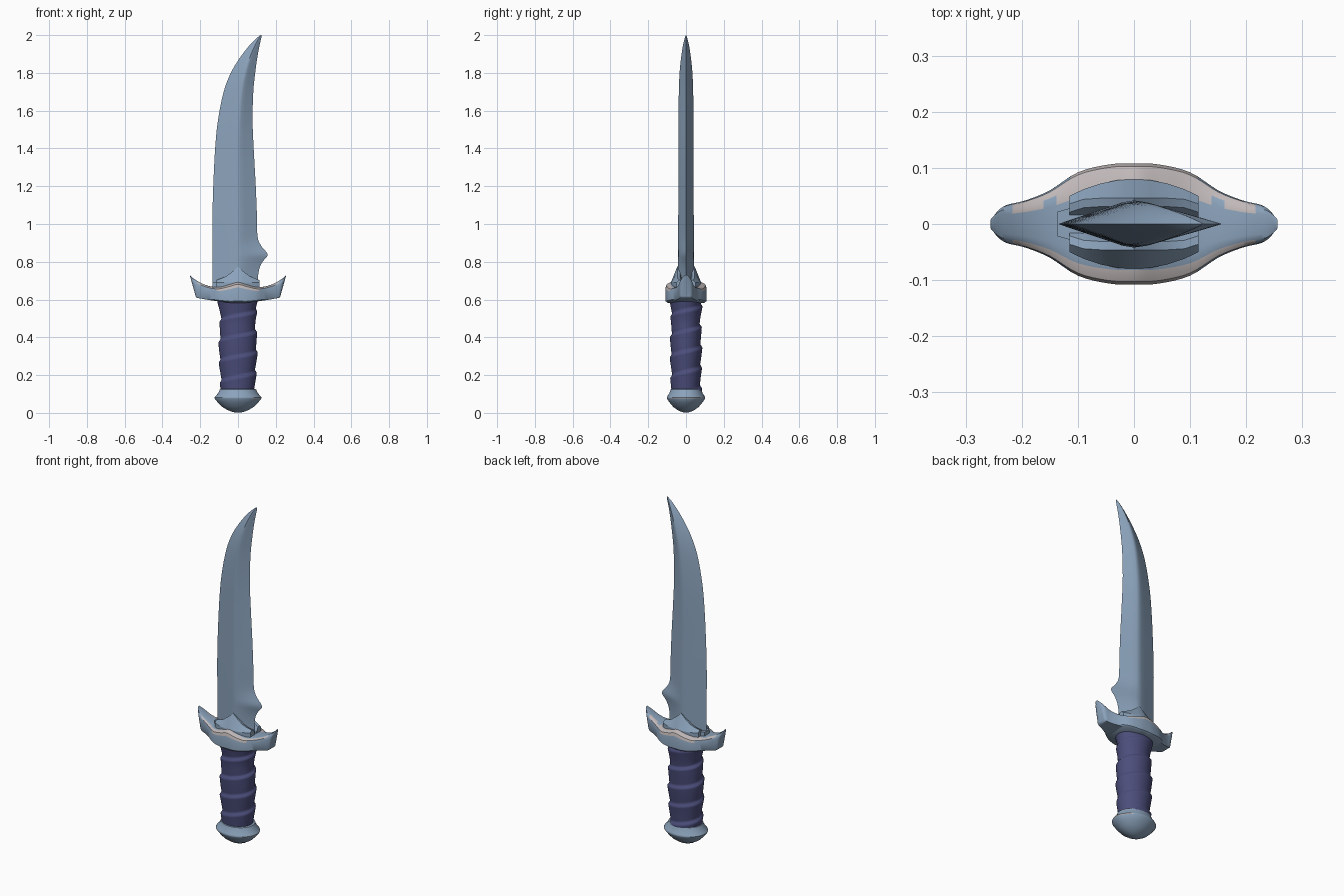
import bpy, bmesh, math

if "Cube" in bpy.data.objects:
    bpy.data.objects.remove(bpy.data.objects["Cube"])


def material(name, rgb):
    m = bpy.data.materials.new(name)
    m.diffuse_color = (*rgb, 1)
    m.use_nodes = True
    m.node_tree.nodes["Principled BSDF"].inputs["Base Color"].default_value = m.diffuse_color
    return m


STEEL = material("blue_grey_steel", (0.26, 0.365, 0.50))
WRAP = material("indigo_leather", (0.072, 0.076, 0.20))
PALE = material("pale_grey", (0.53, 0.48, 0.48))


def refine(rows, n):
    """Catmull-Rom interpolation of station tuples."""
    p = [rows[0]] + rows + [rows[-1]]
    out = []
    for i in range(1, len(p) - 2):
        for k in range(n):
            t = k / n
            out.append(tuple(
                0.5 * (2 * b + (c - a) * t + (2 * a - 5 * b + 4 * c - d) * t * t
                       + (3 * b - a - 3 * c + d) * t ** 3)
                for a, b, c, d in zip(*p[i - 1:i + 3])))
    return out + [rows[-1]]


def loft(name, sections, mats, angle=40, paint=None):
    """Skin closed sections of equal point count and cap both ends."""
    bm = bmesh.new()
    rings = [[bm.verts.new(c) for c in s] for s in sections]
    n = len(rings[0])
    for a, b in zip(rings, rings[1:]):
        for i in range(n):
            j = (i + 1) % n
            bm.faces.new((a[i], a[j], b[j], b[i]))
    bm.faces.new(rings[0])
    bm.faces.new(rings[-1])
    bmesh.ops.recalc_face_normals(bm, faces=bm.faces)
    if paint:
        for f in bm.faces:
            f.material_index = paint(f)
    me = bpy.data.meshes.new(name)
    bm.to_mesh(me)
    bm.free()
    ob = bpy.data.objects.new(name, me)
    bpy.context.collection.objects.link(ob)
    for m in mats:
        me.materials.append(m)
    bpy.ops.object.select_all(action='DESELECT')
    ob.select_set(True)
    bpy.context.view_layer.objects.active = ob
    bpy.ops.object.shade_smooth_by_angle(angle=math.radians(angle))
    return ob


# Blade: height, back edge, cutting edge, half thickness, ridge position
blade = refine([
    (0.64, -0.135, 0.120, 0.042, 0.0), (0.70, -0.135, 0.106, 0.042, 0.0),
    (0.76, -0.135, 0.112, 0.042, 0.0), (0.80, -0.135, 0.130, 0.042, 0.0),
    (0.838, -0.135, 0.157, 0.042, 0.0), (0.88, -0.135, 0.126, 0.042, 0.0),
    (0.93, -0.135, 0.104, 0.042, 0.0), (1.05, -0.135, 0.100, 0.041, 0.0),
    (1.20, -0.131, 0.094, 0.040, 0.0), (1.40, -0.121, 0.083, 0.040, 0.0),
    (1.55, -0.106, 0.077, 0.040, 0.005), (1.70, -0.076, 0.081, 0.038, 0.018),
    (1.80, -0.038, 0.091, 0.034, 0.038), (1.88, 0.010, 0.102, 0.026, 0.062),
    (1.94, 0.056, 0.113, 0.017, 0.087), (1.98, 0.094, 0.122, 0.008, 0.108),
    (2.00, 0.119, 0.125, 0.001, 0.122)], 4)
HALF = [(-1, 0), (-0.7, 0.33), (-0.4, 0.65), (-0.15, 0.92), (0, 1),
        (0.15, 0.92), (0.4, 0.65), (0.7, 0.33), (1, 0)]
LOOP = [(u, -v) for u, v in HALF] + [(u, v) for u, v in HALF[-2:0:-1]]
loft("blade", [[(r + u * ((xr - r) if u > 0 else (r - xl)), v * t, z)
                for u, v in LOOP] for z, xl, xr, t, r in blade], [STEEL], 35)

# Crossguard: bottom x, bottom z, top x, top z, half depth
arm = [(0, .583, 0, .695, .108), (.045, .583, .045, .682, .106),
       (.10, .590, .10, .667, .092), (.15, .597, .15, .671, .060),
       (.19, .604, .195, .687, .042), (.22, .611, .236, .712, .032),
       (.226, .625, .256, .731, .012)]
arms = refine([(-a, b, -c, d, e) for a, b, c, d, e in arm[:0:-1]] + arm, 4)
GUARD = [(0.9, 0), (1, 0.08), (1, 0.72), (0.95, 0.87), (0.76, 0.97), (0.5, 1)]
GUARD = GUARD + [(-y, h) for y, h in GUARD[::-1]]


def guard_paint(f):
    # pale worn band along the outer upper rim
    c = f.calc_center_median()
    if abs(c.x) < 0.215 and f.normal.z > 0.3 and c.z > 0.64:
        w = 0.108 - 0.07 * min(1, abs(c.x) / 0.19) ** 2
        return int(c.y > 0.6 * w or c.y < -0.8 * w)
    return 0


loft("crossguard", [[(xb + (xt - xb) * h, y * w, zb + (zt - zb) * h)
                     for y, h in GUARD] for xb, zb, xt, zt, w in arms],
     [STEEL, PALE], 40, guard_paint)

# Pointed collar leaves on both faces: x, peak height, foot depth, peak depth
leaf = [(0, .775, .080, .046), (.03, .748, .078, .046), (.06, .725, .072, .046),
        (.09, .712, .062, .044), (.115, .703, .050, .036)]
leaves = [(-a, b, c, d) for a, b, c, d in leaf[:0:-1]] + leaf
for side, label in ((-1, "front"), (1, "back")):
    loft(label + "_collar_leaf",
         [[(x, side * y, z) for y, z in ((.01, .63), (yo, .63), (yo, .69),
                                         (yt, zt), (yt - .015, zt - .004), (.01, .68))]
          for x, zt, yo, yt in leaves], [STEEL], 25)

# Heel block at the back edge of the blade
loft("blade_heel", [[(x, y, z) for y, z in ((-w, .63), (w, .63), (w, .69), (-w, .69))]
                    for x, w in ((-.136, .022), (-.09, .035))], [STEEL])


# Grip with a spiral leather wrap
SEG, RINGS, PITCH = 48, 90, 0.108
body = refine([(.11, .084, .074), (.20, .088, .073), (.32, .094, .076),
               (.42, .091, .074), (.50, .088, .072), (.60, .100, .080)], RINGS // 5)


def wrap_ring(z, rx, ry):
    ring = []
    for i in range(SEG):
        a = math.tau * i / SEG
        s = ((z - 0.335) / PITCH - a / math.tau) % 1
        lift = 0.011 * (s / 0.85 if s < 0.85 else (1 - s) / 0.15)
        ring.append(((rx + lift) * math.cos(a), (ry + lift) * math.sin(a), z))
    return ring


loft("grip", [wrap_ring(*b) for b in body], [WRAP], 50)

# Pommel: height, x radius, y radius
pommel = [(.001, .008, .006), (.005, .028, .022), (.014, .054, .043),
          (.032, .084, .068), (.055, .107, .087), (.076, .124, .101),
          (.081, .125, .102), (.087, .121, .099), (.105, .104, .088),
          (.124, .096, .082), (.127, .088, .076)]


def pommel_paint(f):
    # thin pale line on one side of the rim
    c = f.calc_center_median()
    return int(0.076 < c.z < 0.081 and c.x > 0.07)


loft("pommel", [[(rx * math.cos(math.tau * i / 40), ry * math.sin(math.tau * i / 40), z)
                 for i in range(40)] for z, rx, ry in pommel],
     [STEEL, PALE], 40, pommel_paint)
